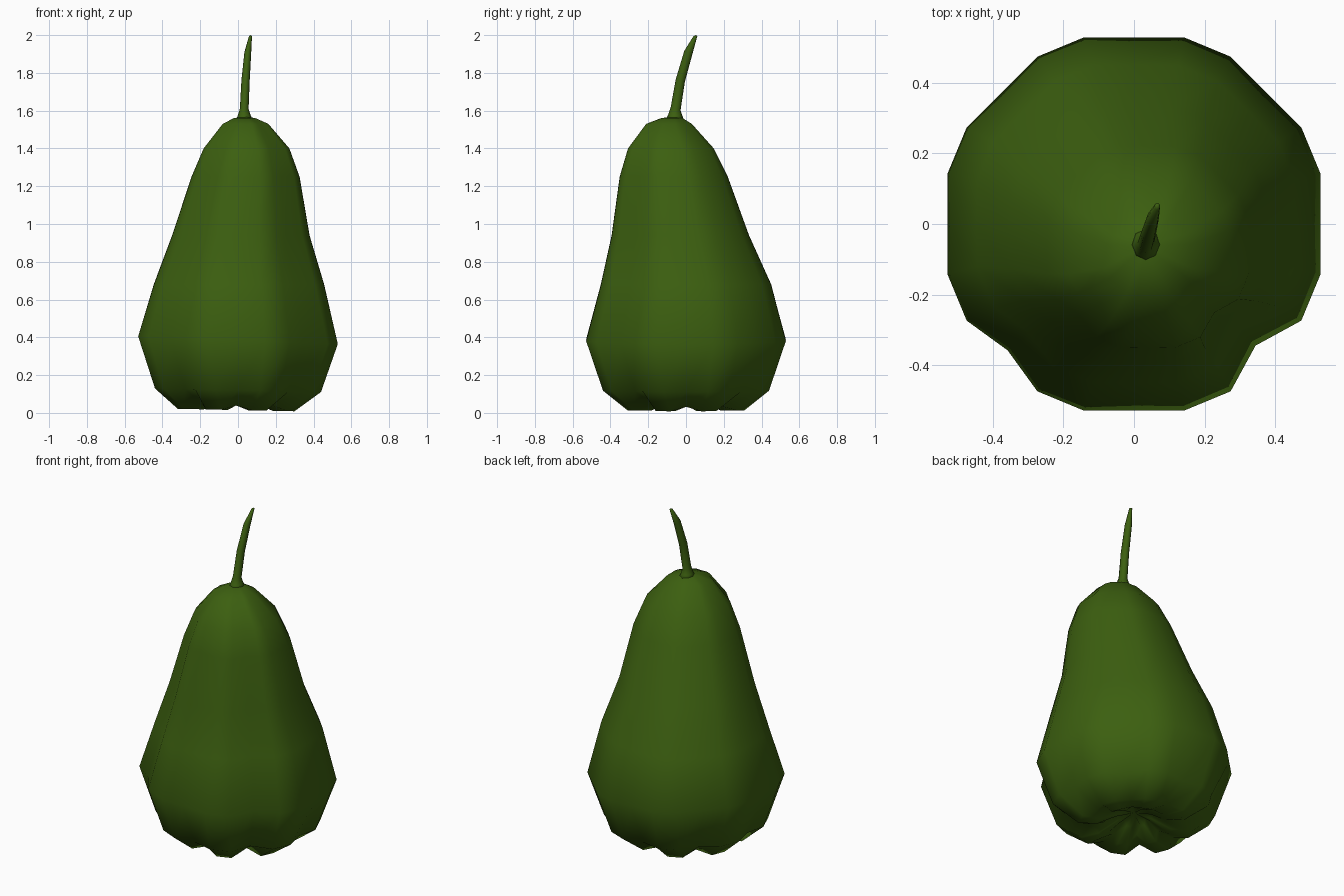
import bpy, bmesh, math

if "Cube" in bpy.data.objects:
    bpy.data.objects.remove(bpy.data.objects["Cube"])

green = bpy.data.materials.new("deep green")
green.diffuse_color = (0.045, 0.115, 0.005, 1)
green.use_nodes = True
green.node_tree.nodes["Principled BSDF"].inputs["Base Color"].default_value = green.diffuse_color


def skin(name, rings, start, end):
    """Bridge rings of points and close both ends with a fan."""
    bm = bmesh.new()
    loops = [[bm.verts.new(p) for p in r] for r in rings]
    n = len(loops[0])
    for a, b in zip(loops, loops[1:]):
        for i in range(n):
            j = (i + 1) % n
            bm.faces.new((a[i], a[j], b[j], b[i]))
    lo, hi = bm.verts.new(start), bm.verts.new(end)
    for i in range(n):
        j = (i + 1) % n
        bm.faces.new((loops[0][j], loops[0][i], lo))
        bm.faces.new((loops[-1][i], loops[-1][j], hi))
    bmesh.ops.recalc_face_normals(bm, faces=bm.faces)
    for f in bm.faces:
        f.smooth = True
    me = bpy.data.meshes.new(name)
    bm.to_mesh(me)
    bm.free()
    me.materials.append(green)
    ob = bpy.data.objects.new(name, me)
    bpy.context.collection.objects.link(ob)
    return ob


# Fruit body: height, radius, centre x, centre y, groove depth
PROFILE = [
    (0.07, 0.10, 0.00, 0.00, 0.20),
    (0.015, 0.21, 0.00, 0.00, 0.20),
    (0.015, 0.32, -0.01, 0.00, 0.16),
    (0.12, 0.455, 0.00, 0.00, 0.09),
    (0.385, 0.547, 0.00, 0.00, 0.035),
    (0.68, 0.465, 0.005, 0.00, 0.03),
    (0.94, 0.375, 0.015, -0.03, 0.03),
    (1.25, 0.295, 0.04, -0.065, 0.03),
    (1.40, 0.235, 0.045, -0.08, 0.04),
    (1.53, 0.125, 0.04, -0.09, 0.05),
    (1.56, 0.06, 0.035, -0.075, 0.03),
]
SIDES = 24


def body_ring(z, r, cx, cy, groove):
    pts = []
    for i in range(SIDES):
        a = math.tau * i / SIDES
        depth = 0.0
        if i % 3 == 0:                      # eight lobes, creased every 45 degrees
            depth = groove
            if i == 21:                     # deep front right crease
                depth = groove + 0.075
            elif i == 15:                   # front left crease
                depth = groove + 0.04
        rr = r * (1 - depth)
        # creases lift the underside into small notches
        lift = 0.15 * depth if z < 0.1 else 0
        tilt = -0.03 * math.cos(a) * r if z < 0.2 else 0
        tilt += -0.03 * math.cos(a) if 0.3 < z < 0.5 else 0
        pts.append((cx + rr * math.cos(a), cy + rr * math.sin(a),
                    max(0, z + lift + tilt * 0.7)))
    return pts


skin("fruit_body", [body_ring(*p) for p in PROFILE],
     (0, 0, 0.10), (0.035, -0.065, 1.57))

# Stem: height, centre x, centre y, radius x, radius y
STEM = [
    (1.54, 0.035, -0.06, 0.050, 0.055),
    (1.575, 0.033, -0.058, 0.034, 0.038),
    (1.61, 0.033, -0.055, 0.023, 0.026),
    (1.76, 0.040, -0.030, 0.022, 0.024),
    (1.91, 0.052, 0.013, 0.018, 0.022),
    (1.995, 0.066, 0.050, 0.008, 0.010),
]
stem_rings = []
for k, (z, cx, cy, rx, ry) in enumerate(STEM):
    slope = 0.3 if 1 < k < 5 else 0
    stem_rings.append([(cx + rx * math.cos(t), cy + ry * math.sin(t),
                        z - slope * ry * math.sin(t))
                       for t in (math.tau * i / 8 for i in range(8))])
skin("stem", stem_rings, (0.035, -0.06, 1.53), (0.067, 0.053, 2.0))
